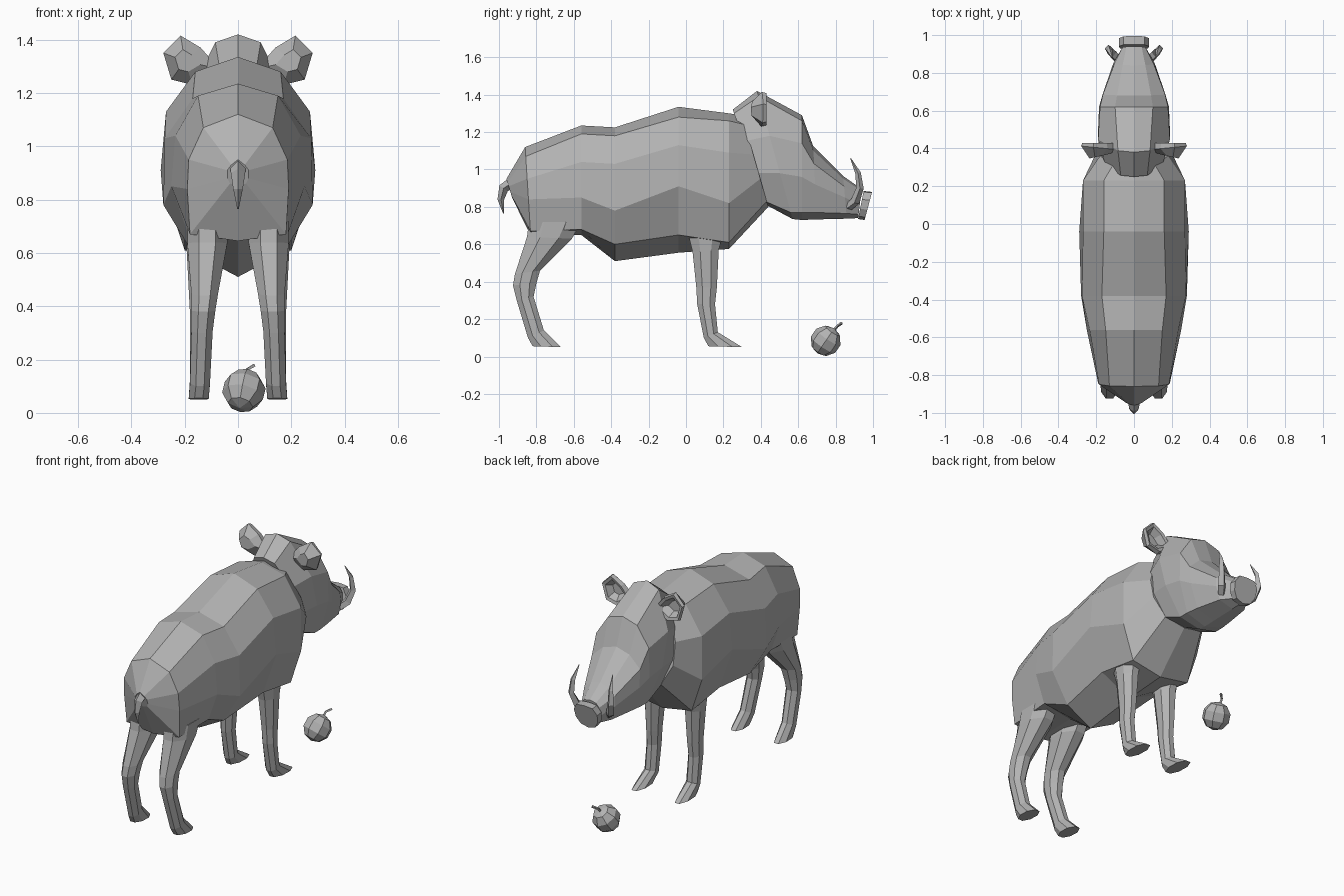
import bpy, bmesh, math
from mathutils import Vector, Matrix

if "Cube" in bpy.data.objects:
    bpy.data.objects.remove(bpy.data.objects["Cube"])

mat = bpy.data.materials.new("grey")
mat.diffuse_color = (0.45, 0.45, 0.45, 1)
mat.use_nodes = True
mat.node_tree.nodes["Principled BSDF"].inputs["Base Color"].default_value = mat.diffuse_color


def finish(name, bm):
    bmesh.ops.remove_doubles(bm, verts=bm.verts, dist=0.0005)
    bmesh.ops.recalc_face_normals(bm, faces=bm.faces)
    me = bpy.data.meshes.new(name)
    bm.to_mesh(me)
    bm.free()
    me.materials.append(mat)
    ob = bpy.data.objects.new(name, me)
    bpy.context.collection.objects.link(ob)
    return ob


def loft(name, rings, caps=True):
    bm = bmesh.new()
    vs = [[bm.verts.new(p) for p in r] for r in rings]
    n = len(vs[0])
    for a, b in zip(vs, vs[1:]):
        for i in range(n):
            j = (i + 1) % n
            bm.faces.new((a[i], a[j], b[j], b[i]))
    if caps:
        bm.faces.new(vs[0])
        bm.faces.new(vs[-1])
    return finish(name, bm)


def half_ring(pts, ytop, ybot):
    """Mirror a half section (x, z), listed top to bottom, leaning from ytop to ybot."""
    zt, zb = pts[0][1], pts[-1][1]
    right = [(x, ytop + (ybot - ytop) * (zt - z) / (zt - zb), z) for x, z in pts]
    left = [(-x, y, z) for x, y, z in right[-2:0:-1]]
    return right + left


def oval_ring(back, front, x0, x1, n=8):
    """Ring between a back and a front point (y, z), from x0 to x1."""
    c = (Vector(back) + Vector(front)) / 2
    a = (Vector(front) - Vector(back)) / 2
    out = []
    for i in range(n):
        t = math.tau * (i + 0.5) / n
        k = 1 / math.cos(math.pi / n)
        y, z = c + a * math.cos(t) * k
        out.append(((x0 + x1) / 2 + (x1 - x0) / 2 * math.sin(t) * k, y, z))
    return out


def tube(name, path, radii, n=4):
    """Tapered tube along a path of points."""
    P = [Vector(p) for p in path]
    rings = []
    for i, p in enumerate(P):
        d = (P[min(i + 1, len(P) - 1)] - P[max(i - 1, 0)]).normalized()
        u = d.cross(Vector((1, 0.02, 0))).normalized()
        v = d.cross(u)
        rings.append([p + radii[i] * (u * math.cos(math.tau * k / n) + v * math.sin(math.tau * k / n))
                      for k in range(n)])
    return loft(name, rings)


def mirrored(s, rings):
    return [[(s * x, y, z) for x, y, z in r] for r in rings]


# Body, from rump to neck
body = [
    (-0.96, -0.93, [(0, .95), (.025, .93), (.04, .91), (.04, .88), (.03, .86), (0, .85)]),
    (-0.86, -0.83, [(0, 1.12), (.13, 1.07), (.185, .95), (.19, .84), (.18, .67), (0, .645)]),
    (-0.56, -0.56, [(0, 1.235), (.15, 1.19), (.235, 1.04), (.25, .85), (.19, .68), (0, .65)]),
    (-0.38, -0.38, [(0, 1.225), (.17, 1.18), (.275, 1.03), (.28, .78), (.17, .60), (0, .51)]),
    (-0.04, -0.04, [(0, 1.335), (.16, 1.28), (.27, 1.13), (.29, .91), (.2, .65), (0, .555)]),
    (0.23, 0.23, [(0, 1.30), (.16, 1.26), (.27, 1.09), (.27, .82), (.2, .61), (0, .575)]),
    (0.30, 0.44, [(0, 1.29), (.11, 1.24), (.18, 1.08), (.19, .95), (.13, .83), (0, .80)]),
]
loft("body", [half_ring(p, a, b) for a, b, p in body])

# Head, from nape to muzzle
head = [
    (0.25, 0.43, [(0, 1.32), (.07, 1.30), (.15, 1.15), (.18, .98), (.13, .83), (0, .81)]),
    (0.38, 0.57, [(0, 1.42), (.085, 1.39), (.19, 1.18), (.19, .98), (.13, .77), (0, .735)]),
    (0.62, 0.62, [(0, 1.29), (.10, 1.26), (.18, 1.14), (.185, .96), (.13, .77), (0, .73)]),
    (0.68, 0.70, [(0, 1.125), (.09, 1.10), (.165, 1.03), (.165, .92), (.12, .77), (0, .733)]),
    (0.84, 0.86, [(0, .965), (.06, .95), (.105, .91), (.11, .85), (.09, .765), (0, .737)]),
    (0.94, 0.92, [(0, .895), (.04, .885), (.06, .86), (.065, .81), (.05, .76), (0, .74)]),
]
loft("head", [half_ring(p, a, b) for a, b, p in head])

# Snout disc, leaning slightly
disc = [(0, .885), (.055, .88), (.08, .84), (.075, .79), (.05, .75), (0, .735)]
loft("snout", [half_ring(disc, .95, .92),
               half_ring([(x, z - .005) for x, z in disc], .995, .955)])

# Tail
tube("tail", [(0, -.93, .93), (0, -.975, .90), (0, -.99, .84), (0, -.975, .765)],
     [.03, .027, .018, .003])

# Legs: back point, front point, inner x, outer x
hind = [((-.84, .72), (-.56, .72), .04, .19), ((-.85, .64), (-.61, .63), .04, .19),
        ((-.915, .44), (-.78, .46), .075, .175), ((-.925, .38), (-.80, .39), .085, .175),
        ((-.905, .30), (-.815, .32), .095, .175), ((-.845, .10), (-.76, .14), .105, .18),
        ((-.82, .055), (-.67, .05), .11, .185)]
fore = [((.01, .66), (.20, .66), .085, .195), ((.035, .56), (.175, .57), .085, .19),
        ((.055, .37), (.165, .37), .10, .18), ((.06, .28), (.155, .28), .105, .18),
        ((.095, .10), (.17, .13), .105, .18), ((.12, .055), (.30, .05), .11, .185)]
for s, side in ((1, "right"), (-1, "left")):
    for name, spec in (("hind_leg", hind), ("front_leg", fore)):
        loft(f"{name}_{side}", mirrored(s, [oval_ring(*r) for r in spec]))

    # Tusks curving up
    tube(f"tusk_{side}", [(s * .085, .87, .80), (s * .115, .905, .83), (s * .135, .93, .90),
                          (s * .13, .92, .98), (s * .115, .88, 1.06)],
         [.022, .025, .02, .015, .002])

    # Cupped ears, opening forwards
    edge = [(.07, 1.29), (.14, 1.37), (.215, 1.415), (.28, 1.35), (.25, 1.25), (.17, 1.23)]
    cx, cz = .20, 1.32

    def ear_ring(scale, y, lean):
        return [(s * (cx + (x - cx) * scale), y + lean * (x - .2), cz + (z - cz) * scale)
                for x, z in edge]
    loft(f"ear_{side}", [ear_ring(.45, .355, -.1), ear_ring(1, .405, .1),
                         ear_ring(.92, .43, .0), ear_ring(.7, .425, 0), ear_ring(.4, .385, 0)])

# Fruit with its stalk
bm = bmesh.new()
bmesh.ops.create_uvsphere(bm, u_segments=8, v_segments=5, radius=.082)
tilt = Matrix.Translation((.022, .747, .084)) @ Matrix.Rotation(-.6, 4, 'X') @ Matrix.Rotation(.2, 4, 'Y')
bmesh.ops.transform(bm, matrix=tilt, verts=bm.verts)
finish("fruit", bm)
tube("fruit_stalk", [(.03, .79, .14), (.035, .81, .163), (.06, .832, .178)], [.008, .007, .008])
